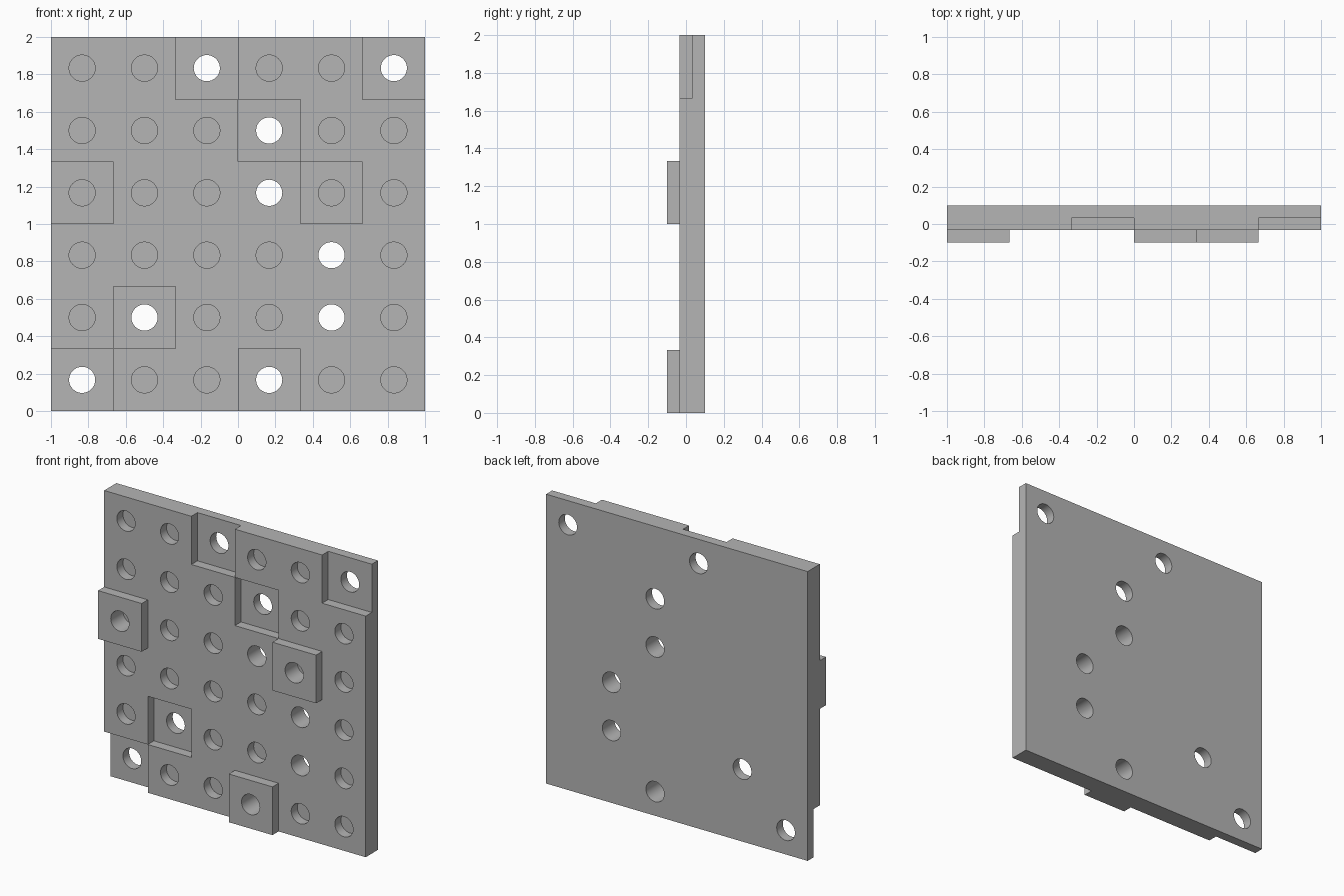
import bpy, bmesh, math
from mathutils import Vector

cube = bpy.data.objects.get("Cube")
if cube:
    bpy.data.objects.remove(cube, do_unlink=True)

N = 6                     # cells per side
CELL = 2 / N
HALF = CELL / 2
RADIUS = 0.07
SEG = 32                  # sides of each hole, multiple of 8
BACK, FLOOR, FRONT, PAD = 0.1, 0.0333, -0.0333, -0.1

# (column, row) counted from lower -x corner
recessed = {(0, 0), (1, 1), (3, 4), (2, 5), (5, 5)}
raised = {(0, 3), (4, 3), (3, 0)}
through = recessed | {(3, 3), (4, 2), (4, 1), (3, 0)}

grey = bpy.data.materials.new("matte grey")
grey.use_nodes = True
grey.diffuse_color = (0.46, 0.46, 0.46, 1)
grey.node_tree.nodes["Principled BSDF"].inputs["Base Color"].default_value = (0.46, 0.46, 0.46, 1)

bm = bmesh.new()


def level(cell):
    """Front height of a cell; the back plane outside the plate."""
    if not all(0 <= v < N for v in cell):
        return BACK
    return FLOOR if cell in recessed else PAD if cell in raised else FRONT


def face(points, outward):
    """Add a face whose normal points along outward."""
    f = bm.faces.new([bm.verts.new(p) for p in points])
    f.normal_update()
    if f.normal.dot(Vector(outward)) < 0:
        f.normal_flip()


def loop_points(cx, cz, y, square):
    """Circle of the hole, or the same rays pushed out to the cell border."""
    pts = []
    for i in range(SEG):
        a = 2 * math.pi * i / SEG
        c, s = math.cos(a), math.sin(a)
        r = HALF / max(abs(c), abs(s)) if square else RADIUS
        pts.append((cx + r * c, y, cz + r * s))
    return pts


def strip(a, b, outward):
    """Quads between two loops; outward gives the direction per segment."""
    for i in range(SEG):
        j = (i + 1) % SEG
        face([a[i], a[j], b[j], b[i]], outward(i))


def inward(i):
    a = 2 * math.pi * (i + 0.5) / SEG
    return (-math.cos(a), 0, -math.sin(a))


for col in range(N):
    for row in range(N):
        cell = (col, row)
        cx, cz = -1 + CELL * (col + 0.5), CELL * (row + 0.5)
        top = level(cell)
        end = BACK if cell in through else FLOOR

        # Front face around the hole, and the hole wall
        rim = loop_points(cx, cz, top, False)
        foot = loop_points(cx, cz, end, False)
        strip(loop_points(cx, cz, top, True), rim, lambda i: (0, -1, 0))
        strip(rim, foot, inward)

        # Hole bottom or opening, and the back face
        back = loop_points(cx, cz, BACK, True)
        if cell in through:
            strip(back, foot, lambda i: (0, 1, 0))
        else:
            face(foot, (0, -1, 0))
            face(back, (0, 1, 0))

        # Step walls and outer edges, where the neighbour lies lower
        for dx, dz in ((1, 0), (-1, 0), (0, 1), (0, -1)):
            low = level((col + dx, row + dz))
            if low > top + 1e-4:
                ex, ez = cx + dx * HALF, cz + dz * HALF
                tx, tz = dz * HALF, dx * HALF
                face([(ex - tx, top, ez - tz), (ex + tx, top, ez + tz),
                      (ex + tx, low, ez + tz), (ex - tx, low, ez - tz)], (dx, 0, dz))

bmesh.ops.remove_doubles(bm, verts=bm.verts, dist=1e-5)

mesh = bpy.data.meshes.new("perforated_plate")
bm.to_mesh(mesh)
bm.free()
mesh.materials.append(grey)
plate = bpy.data.objects.new("perforated_plate", mesh)
bpy.context.collection.objects.link(plate)

# Smooth hole walls, crisp edges
bpy.ops.object.select_all(action='DESELECT')
plate.select_set(True)
bpy.context.view_layer.objects.active = plate
bpy.ops.object.shade_smooth_by_angle(angle=math.radians(30))
